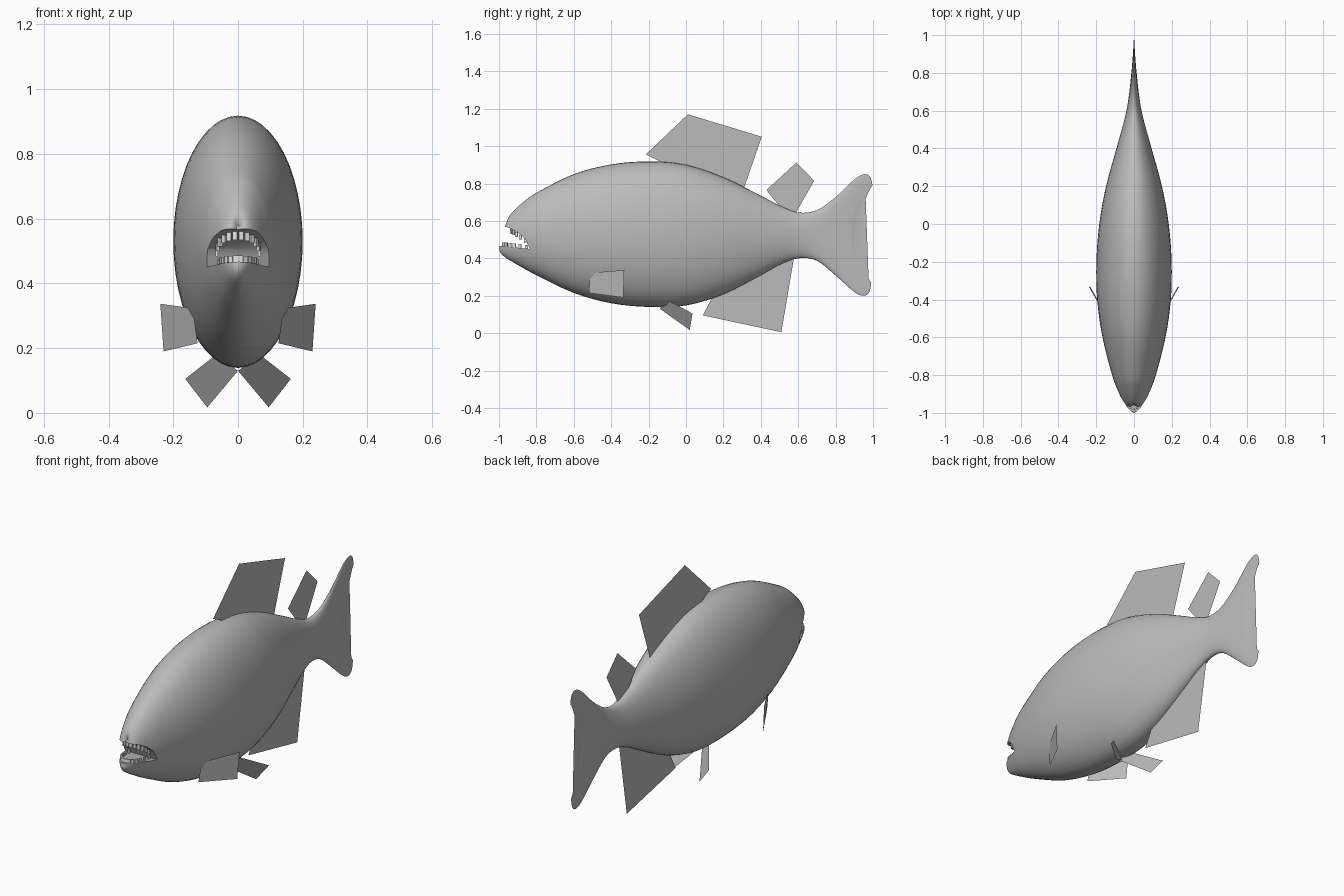
import bpy, bmesh, math
from mathutils import Vector, Matrix

if "Cube" in bpy.data.objects:
    bpy.data.objects.remove(bpy.data.objects["Cube"])


def material(name, v):
    m = bpy.data.materials.new(name)
    m.diffuse_color = (v, v, v, 1)
    m.use_nodes = True
    m.node_tree.nodes["Principled BSDF"].inputs["Base Color"].default_value = m.diffuse_color
    return m


skin = material("grey_skin", 0.5)
ivory = material("pale_teeth", 0.8)


def add_object(name, bm, mat):
    mesh = bpy.data.meshes.new(name)
    bm.to_mesh(mesh)
    bm.free()
    mesh.materials.append(mat)
    ob = bpy.data.objects.new(name, mesh)
    bpy.context.collection.objects.link(ob)
    return ob


# Body stations: top y, top z, bottom y, bottom z, middle y, half width
stations = [
    (-.950, .580, -.999, .455, -.985, .012),
    (-.953, .610, -.995, .435, -.972, .035),
    (-.930, .645, -.970, .408, -.945, .056),
    (-.870, .700, -.900, .365, -.885, .084),
    (-.80, .750, -.80, .310, -.80, .116),
    (-.60, .850, -.60, .215, -.60, .167),
    (-.40, .902, -.40, .160, -.40, .195),
    (-.20, .918, -.20, .140, -.20, .199),
    (.00, .900, .00, .148, .00, .184),
    (.20, .833, .20, .208, .20, .148),
    (.40, .735, .40, .310, .40, .093),
    (.50, .683, .50, .365, .50, .065),
    (.60, .645, .60, .400, .59, .042),
    (.70, .658, .70, .387, .68, .027),
    (.80, .727, .80, .308, .76, .018),
    (.90, .822, .90, .220, .83, .011),
    (.955, .850, .950, .200, .868, .007),
    (.985, .835, .980, .220, .888, .004),
    (.997, .790, .990, .270, .897, .001),
]


def spline(pts, steps):
    """Smooth curve through all stations."""
    out = []
    for i in range(len(pts) - 1):
        a, b = pts[max(i - 1, 0)], pts[i]
        c, d = pts[i + 1], pts[min(i + 2, len(pts) - 1)]
        for k in range(steps):
            t = k / steps
            out.append([q + .5 * t * (r - p + t * (2 * p - 5 * q + 4 * r - s
                        + t * (3 * (q - r) + s - p)))
                        for p, q, r, s in zip(a, b, c, d)])
    out.append(list(pts[-1]))
    return out


# Body and tail as one loft with bowed rings
SIDES = 48
bm = bmesh.new()
rings = []
for yt, zt, yb, zb, ym, w in spline(stations, 4):
    ring = []
    for i in range(SIDES):
        a = 2 * math.pi * i / SIDES
        s = math.sin(a)
        y = ym + ((yt if s > 0 else yb) - ym) * s * s
        ring.append(bm.verts.new((w * math.cos(a), y, (zt + zb) / 2 + (zt - zb) / 2 * s)))
    rings.append(ring)
for r0, r1 in zip(rings, rings[1:]):
    for i in range(SIDES):
        j = (i + 1) % SIDES
        bm.faces.new((r0[i], r0[j], r1[j], r1[i]))
bm.faces.new(rings[0])
bm.faces.new(rings[-1])
bmesh.ops.recalc_face_normals(bm, faces=bm.faces)
body = add_object("body", bm, skin)

# Mouth opening cut through the head
bm = bmesh.new()
profile = [(-.835, .450), (-.860, .505), (-.900, .540), (-.945, .563), (-1.1, .60), (-1.1, .478)]
face = bm.faces.new([bm.verts.new((-.3, y, z)) for y, z in profile])
ext = bmesh.ops.extrude_face_region(bm, geom=[face])
bmesh.ops.translate(bm, vec=(.6, 0, 0),
                    verts=[g for g in ext["geom"] if isinstance(g, bmesh.types.BMVert)])
bmesh.ops.recalc_face_normals(bm, faces=bm.faces)
cutter = add_object("mouth_cutter", bm, skin)
cutter.hide_render = True
mod = body.modifiers.new("mouth", 'BOOLEAN')
mod.operation = 'DIFFERENCE'
mod.solver = 'EXACT'
mod.object = cutter
bpy.context.view_layer.objects.active = body
body.select_set(True)
bpy.ops.object.modifier_apply(modifier=mod.name)
bpy.data.objects.remove(cutter)
bpy.ops.object.shade_smooth_by_angle(angle=math.radians(40))


# Teeth in two curved rows
def teeth(name, y0, dy, z0, dz, width, height, count):
    bm = bmesh.new()
    for i in range(count):
        t = -1 + 2 * i / (count - 1)
        x = width * math.sin(t * math.pi / 2)
        yaw = math.atan2(2 * dy * t, width * math.pi / 2 * math.cos(t * math.pi / 2))
        mat = (Matrix.Translation((x, y0 + dy * t * t, z0 + dz * t * t))
               @ Matrix.Rotation(yaw, 4, 'Z') @ Matrix.Diagonal((.015, .008, height, 1)))
        bmesh.ops.create_cube(bm, size=1, matrix=mat)
    add_object(name, bm, ivory)


teeth("upper_teeth", -.937, .078, .548, -.052, .066, .026, 12)
teeth("lower_teeth", -.978, .125, .474, -.014, .060, .024, 14)


# Thin flat fins
def fin(name, points):
    bm = bmesh.new()
    bm.faces.new([bm.verts.new(p) for p in points])
    add_object(name, bm, skin)


def middle_fin(name, points):
    fin(name, [(0, y, z) for y, z in points])


middle_fin("dorsal_fin", [(-.215, .955), (.01, 1.17), (.405, 1.05), (.305, .76), (.0, .85)])
middle_fin("rear_dorsal_fin", [(.43, .765), (.59, .912), (.685, .815), (.58, .63), (.53, .64)])
middle_fin("anal_fin", [(.09, .095), (.51, .005), (.58, .42), (.17, .25)])

for side, label in ((1, "right"), (-1, "left")):
    fin(label + "_pectoral_fin", [(side * x, y, z) for x, y, z in (
        (.24, -.33, .337), (.23, -.335, .19), (.125, -.52, .215),
        (.135, -.515, .29), (.155, -.48, .325))])
    fin(label + "_pelvic_fin", [(side * x, y, z) for x, y, z in (
        (.163, .035, .105), (.095, .02, .017), (0, -.14, .13), (.07, -.10, .178))])
